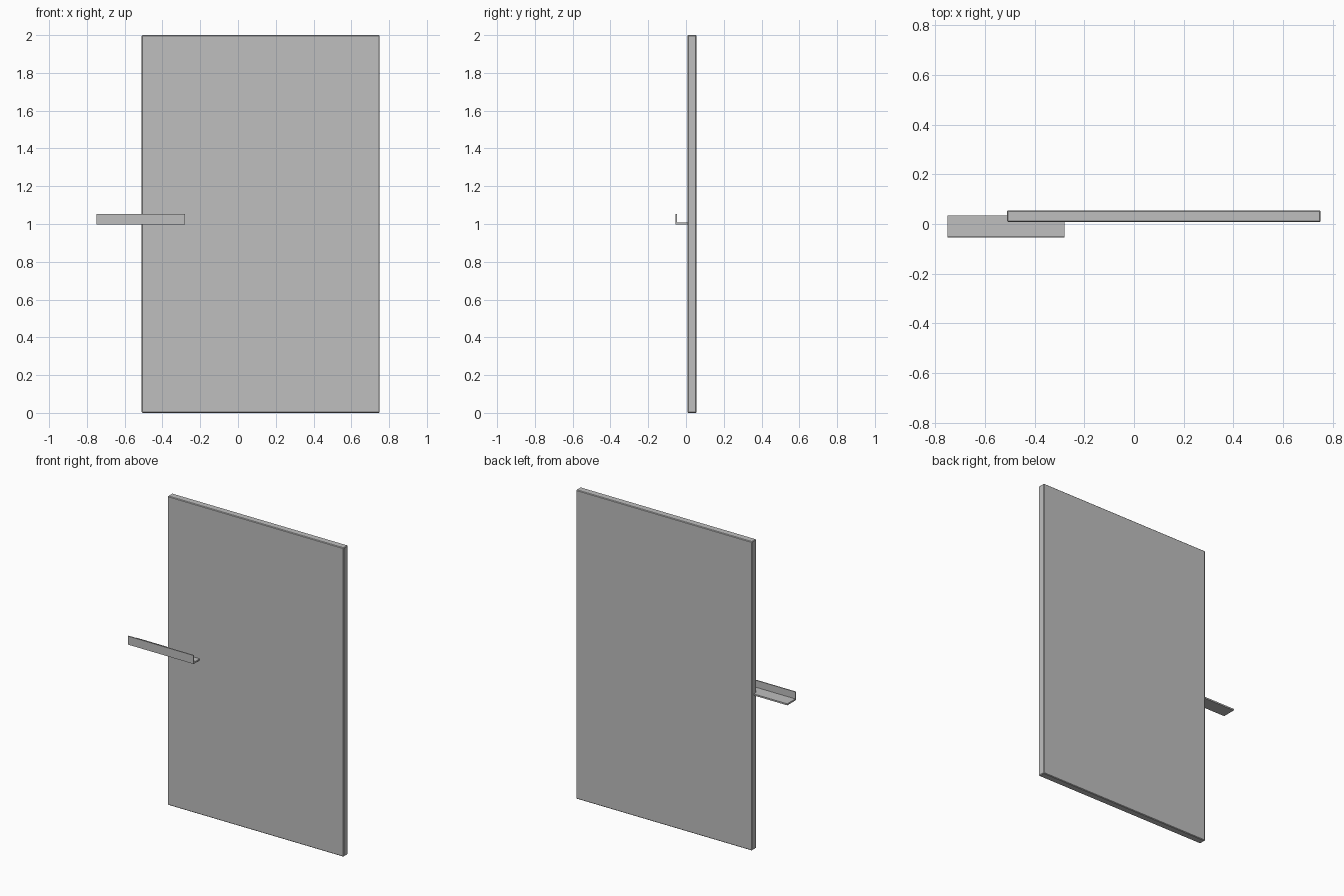
import bpy

cube = bpy.data.objects.get("Cube")
if cube:
    bpy.data.objects.remove(cube, do_unlink=True)

# Single plain grey
GREY = (0.52, 0.52, 0.52, 1)
grey = bpy.data.materials.new("plain_grey")
grey.use_nodes = True
grey.diffuse_color = GREY
grey.node_tree.nodes["Principled BSDF"].inputs["Base Color"].default_value = GREY


def extrude_profile(name, profile, x0, x1):
    """Prism with a (y, z) outline running from x0 to x1."""
    n = len(profile)
    verts = [(x, y, z) for x in (x0, x1) for y, z in profile]
    faces = [tuple(reversed(range(n))), tuple(range(n, 2 * n))]
    faces += [(i, (i + 1) % n, (i + 1) % n + n, i + n) for i in range(n)]
    mesh = bpy.data.meshes.new(name)
    mesh.from_pydata(verts, [], faces)
    mesh.materials.append(grey)
    obj = bpy.data.objects.new(name, mesh)
    bpy.context.collection.objects.link(obj)
    return obj


# Upright panel with finely chamfered edges
front, back, height = 0.008, 0.055, 2.0
panel = extrude_profile(
    "panel", [(front, 0), (back, 0), (back, height), (front, height)], -0.51, 0.75)
chamfer = panel.modifiers.new("chamfer", "BEVEL")
chamfer.width = 0.004
chamfer.segments = 1

# Angle bracket: flat base with an upright lip at the front
lip_front, lip_back, base_back = -0.055, -0.048, 0.035
bottom, base_top, lip_top = 0.998, 1.008, 1.053
extrude_profile(
    "angle_bracket",
    [(lip_front, bottom), (base_back, bottom), (base_back, base_top),
     (lip_back, base_top), (lip_back, lip_top), (lip_front, lip_top)],
    -0.75, -0.28)
